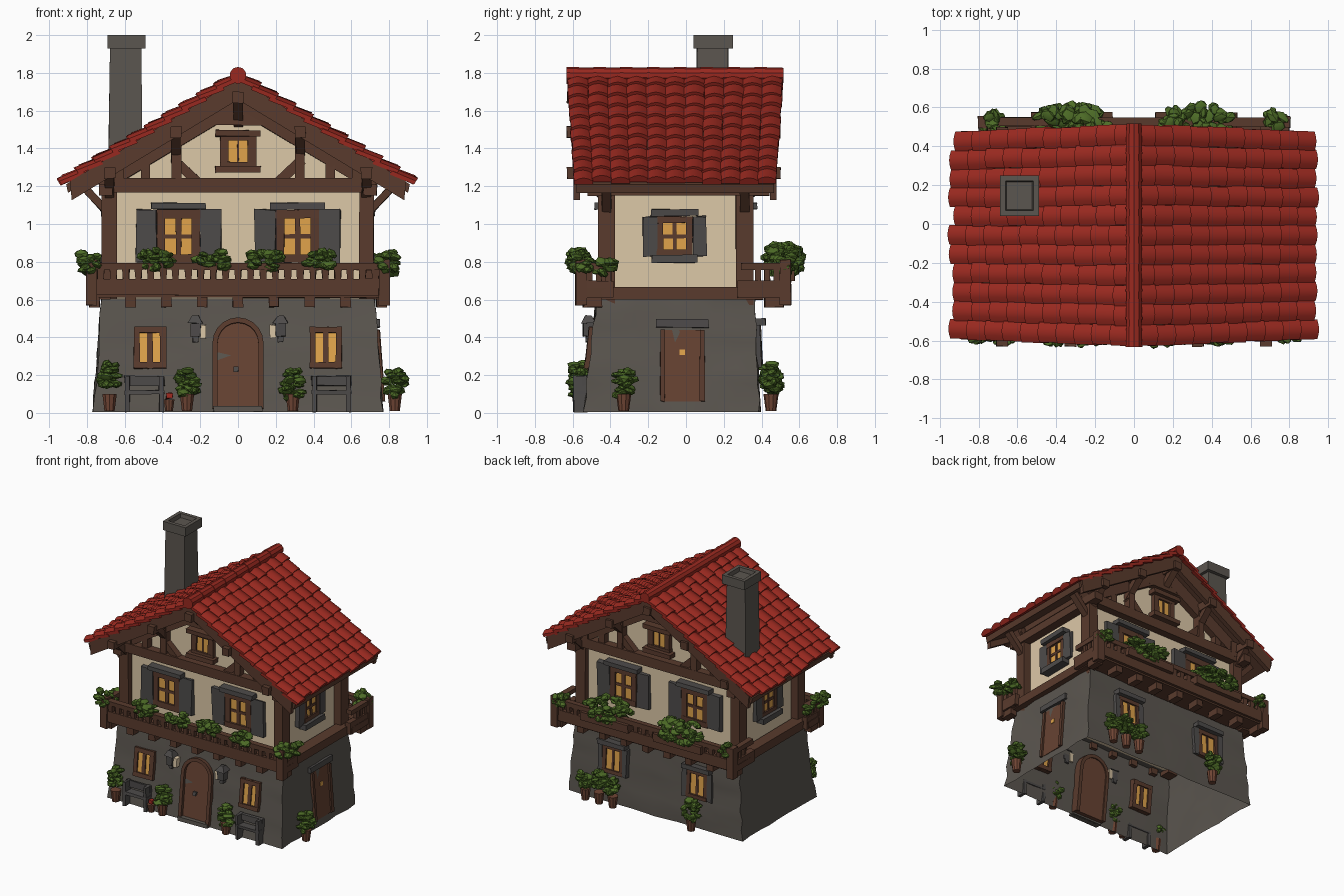
import bpy, bmesh, math, random
from mathutils import Matrix, Vector

if "Cube" in bpy.data.objects:
    bpy.data.objects.remove(bpy.data.objects["Cube"])
random.seed(4)
R = random.uniform
COL = dict(roof_red=(.32, .022, .014), timber=(.1, .043, .026), plaster=(.72, .58, .39),
           stone=(.105, .093, .079), shutter_grey=(.075, .07, .068), window_glow=(.75, .37, .07),
           leaf_green=(.075, .15, .02), door_brown=(.135, .055, .032), terracotta=(.16, .06, .035))
MATS = {}
for k, c in COL.items():
    MATS[k] = bpy.data.materials.new(k)
    MATS[k].diffuse_color = (*c, 1)
PARTS = {}          # (name, material) -> bmesh
I = Matrix.Identity(4)


def bm_of(name, mat):
    return PARTS.setdefault((name, mat), bmesh.new())


def box(name, mat, c, s, M=I, top=1.0, wob=0.003):
    """Box with a top scale and slightly hand-cut corners."""
    bm = bm_of(name, mat)
    for v in bmesh.ops.create_cube(bm, size=1)['verts']:
        k = top if v.co.z > 0 else 1
        p = Vector((v.co.x * s[0] * k, v.co.y * s[1] * k, v.co.z * s[2]))
        v.co = M @ (p + Vector(c) + Vector((R(-wob, wob), R(-wob, wob), R(-wob, wob))))


def beam(name, p, q, w, d, M=I, mat='timber'):
    p, q = Vector(p), Vector(q)
    rot = (q - p).to_track_quat('X', 'Z').to_matrix().to_4x4()
    box(name, mat, (0, 0, 0), ((q - p).length, d, w), M @ Matrix.Translation((p + q) / 2) @ rot)


def prism(name, mat, pts, y0, y1, M=I):
    bm = bm_of(name, mat)
    a, b = [[bm.verts.new(M @ Vector((x, y, z))) for x, z in pts] for y in (y0, y1)]
    bm.faces.new(a)
    bm.faces.new(b[::-1])
    for i in range(len(a)):
        j = (i + 1) % len(a)
        bm.faces.new((a[i], b[i], b[j], a[j]))


def bush(c, r, n, size=.035):
    bm = bm_of('foliage', 'leaf_green')
    for _ in range(n):
        d = Vector((R(-1, 1), R(-1, 1), R(-1, 1)))
        d = d / max(1, d.length)
        p = Vector(c) + Vector([d[i] * r[i] * .85 for i in range(3)])
        M = (Matrix.Translation(p) @ Matrix.Rotation(R(0, 6), 4, 'Z') @ Matrix.Rotation(R(-.8, .8), 4, 'X')
             @ Matrix.Diagonal((size * R(.9, 1.4), size * R(.6, 1), size * R(.4, .8), 1)))
        bmesh.ops.create_icosphere(bm, subdivisions=1, radius=1, matrix=M)


def pot(x, y, h=.09, r=.04):
    bmesh.ops.create_cone(bm_of('flower_pots', 'terracotta'), cap_ends=True, segments=10, radius1=r * .7,
                          radius2=r, depth=h, matrix=Matrix.Translation((x, y, h / 2 + .01)))


def wall(x, y, deg, lean=0):
    """Wall frame: local x along the wall, -y outwards, leaning inwards."""
    return (Matrix.Translation((x, y, 0)) @ Matrix.Rotation(math.radians(deg), 4, 'Z')
            @ Matrix.Rotation(-math.radians(lean), 4, 'X'))


# Stone ground floor: open-bottomed tapered shell with uneven surface
bm = bm_of('stone_ground_floor', 'stone')
bmesh.ops.create_cube(bm, size=1)
bmesh.ops.delete(bm, geom=[f for f in bm.faces if f.normal.z < -.9], context='FACES')
bmesh.ops.subdivide_edges(bm, edges=bm.edges[:], cuts=7, use_grid_fill=True)
for v in bm.verts:
    t = v.co.z + .5
    wx, y0, y1 = .765 - .045 * t, -.54 + .07 * t, .39 - .03 * t
    v.co = ((v.co.x * 2 * wx) + R(-.008, .008), y0 + (v.co.y + .5) * (y1 - y0) + R(-.008, .008),
            .005 + t * .6 + (R(-.01, .01) if .01 < t < .99 else 0))

# Plastered upper floor and gables
YF, YB = -.42, .31
prism('plaster_upper_floor', 'plaster', [(-.66, .6), (.66, .6), (.66, 1.31), (0, 1.71), (-.66, 1.31)], YF, YB)
FRONT, BACK = wall(0, YF, 0), wall(0, YB, 180)
RIGHT, LEFT = wall(.66, 0, 90), wall(-.66, 0, -90)
S_FRONT, S_BACK, S_RIGHT = wall(0, -.532, 0, 6.6), wall(0, .38, 180, 2.8), wall(.752, 0, 90, 4.2)


def window(M, cx, cz, w, h, fr=.045, mid=.03, shut=0., lintel=True, bars=True):
    box('window_panes', 'window_glow', (cx, 0, cz), (w - fr, .04, h - fr), M, wob=0)
    for s in (-1, 1):
        box('window_frames', 'timber', (cx + s * (w - fr) / 2, 0, cz), (fr, .065, h), M)
        box('window_frames', 'timber', (cx, 0, cz + s * (h - fr) / 2), (w, .07, fr), M)
        if shut:
            box('shutters', 'shutter_grey', (cx + s * (w + shut) / 2, -.02, cz), (shut, .03, h), M, wob=.006)
    if mid:
        box('window_frames', 'timber', (cx, 0, cz), (mid, .055, h), M)
    if bars:
        box('window_frames', 'timber', (cx, 0, cz), (w, .052, .022), M)
    if lintel:
        box('window_lintels', 'shutter_grey', (cx, -.03, cz + h / 2 + .02), (w + .06, .07, .035), M)


# Windows on every side
for M in (FRONT, BACK):
    for s in (-1, 1):
        window(M, s * .315, .935, .23, .28, shut=.11)
    window(M, 0, 1.385, .19, .2, mid=.01, lintel=False, bars=False)
    for s in (-1, 1):
        box('window_frames', 'timber', (0, -.015, 1.385 + s * .095), (.24, .1, .035), M)
for s in (-1, 1):
    window(S_FRONT, s * .465, .345, .17, .22, fr=.032, lintel=False, bars=False)
    window(S_BACK, s * .37, .35, .18, .22, fr=.03, mid=.02, shut=.04, bars=False)
for M, cy in ((RIGHT, -.06), (LEFT, .06)):
    window(M, cy, .935, .19, .21, fr=.035, mid=.018, shut=.075)
    box('window_lintels', 'shutter_grey', (cy, -.03, .815), (.24, .07, .04), M)

# Arched front door with timber surround
def arc(r, n=10):
    return [(r * math.cos(math.pi * i / n), .37 + r * math.sin(math.pi * i / n)) for i in range(n + 1)]
prism('front_door', 'door_brown', [(.11, .02)] + arc(.11) + [(-.11, .02)], -.012, .04, S_FRONT)
prism('front_door_arch', 'timber', [(.135, .02)] + arc(.135) + [(-.135, .02), (-.108, .02)] + arc(.108)[::-1]
      + [(.108, .02)], -.035, .05, S_FRONT)
box('door_step', 'stone', (0, -.55, .02), (.26, .05, .03))
box('door_handle', 'shutter_grey', (-.01, -.02, .23), (.025, .02, .025), S_FRONT)
# Side door
box('side_door', 'door_brown', (-.02, 0, .25), (.2, .035, .38), S_RIGHT, wob=0)
for s in (-1, 1):
    box('side_door_frame', 'timber', (-.02 + s * .105, 0, .25), (.025, .06, .38), S_RIGHT)
box('side_door_lintel', 'shutter_grey', (-.02, 0, .475), (.28, .07, .045), S_RIGHT)
box('side_door_window', 'window_glow', (-.02, -.02, .32), (.03, .006, .03), S_RIGHT, wob=0)

# Timber frame of both gable ends, corner posts, braces
PURLINS = ((-.68, 1.27), (-.33, 1.485), (0, 1.67), (.33, 1.485), (.68, 1.27))
for M in (FRONT, BACK):
    beam('tie_beams', (-.73, -.02, 1.205), (.73, -.02, 1.205), .075, .09, M)
    beam('collar_beams', (-.3, -.02, 1.56), (.3, -.02, 1.56), .075, .07, M)
    beam('king_posts', (0, -.02, 1.55), (0, -.02, 1.72), .07, .07, M)
    for s in (-1, 1):
        beam('gable_rafters', (s * .74, -.02, 1.215), (0, -.02, 1.66), .11, .07, M)
        for x, z, w in ((.325, 1.49, .09), (.49, 1.4, .075), (.63, 1.32, .1)):
            beam('gable_studs', (s * x, -.015, 1.2), (s * x, -.015, z), .05, w, M)
        beam('gable_braces', (s * .34, -.015, 1.42), (s * .17, -.015, 1.58), .05, .07, M)
        beam('gable_braces', (s * .34, -.015, 1.34), (s * .2, -.015, 1.21), .05, .07, M)
        box('corner_posts', 'timber', (s * .68, 0, .92), (.08, .09, .7), M)
        beam('knee_braces', (s * .69, 0, 1.06), (s * .83, 0, 1.21), .04, .05, M)
    for x, z in PURLINS:
        beam('purlin_struts', (x, 0, z - .14), (x, -.14, z - .01), .045, .05, M)
for x, z in PURLINS:
    box('purlins', 'timber', (x, -.065, z), (.06, 1.13, .06))
for s in (-1, 1):
    box('eave_plates', 'timber', (s * .7, -.04, 1.18), (.07, .96, .06))
    box('floor_beams', 'timber', (s * .72, -.04, .635), (.09, .9, .07))

# Balconies, front and back
for s, yo, yi in ((-1, -.555, -.4), (1, .525, .29)):
    ym, d = (yo + yi) / 2, abs(yo - yi)
    box('balcony_floor', 'timber', (0, ym, .635), (1.6, d, .05))
    box('balcony_edge', 'timber', (0, yo, .665), (1.58, .04, .085))
    box('balcony_rail', 'timber', (0, yo, .775), (1.56, .045, .035))
    for i in range(23):
        box('balcony_pickets', 'timber', (-.726 + .066 * i, yo, .725), (.026, .025, .12), top=1.6)
    for i in range(9):
        box('balcony_joists', 'timber', (-.76 + .19 * i, yo - s * .06, .59), (.055, .1, .06))
    for e in (-1, 1):
        box('balcony_posts', 'timber', (e * .775, yo, .69), (.06, .06, .24))
        box('balcony_side_rails', 'timber', (e * .775, ym, .775), (.045, d, .035))
        box('balcony_side_rails', 'timber', (e * .775, ym, .655), (.045, d + .03, .09))
        for k in range(3):
            box('balcony_pickets', 'timber', (e * .775, yo - s * (.045 + .05 * k), .72), (.025, .03, .13))

# Roof deck, barge boards, curved tiles, ridge
def chevron(w, top, th):
    a, b = top - .61 * w, top - th
    return [(0, top), (w, a), (w - .01, a - th * .9), (0, b), (-w + .01, a - th * .9), (-w, a)]
prism('roof_deck', 'timber', chevron(.91, 1.765, .05), -.58, .465)
for y in (-.595, .445):
    prism('barge_boards', 'timber', chevron(.89, 1.768, .11), y, y + .035)
bm = bm_of('roof_tiles', 'roof_red')
ang, ROWS, COLS = math.atan(.61), 10, 11
w, L = 1.115 / COLS, 1.076 / ROWS
for s in (-1, 1):
    dn, nr = Vector((s * math.cos(ang), 0, -math.sin(ang))), Vector((s * math.sin(ang), 0, math.cos(ang)))
    for c in range(COLS):
        shift = R(-.02, .015)
        for r in range(ROWS):
            y0, lift = -.615 + w * (c + .5) + R(-.004, .004), R(0, .008)
            ends = []
            for u, h in ((-.02, 0), (L + .01, .018 + lift)):
                t = max(0, r * L + u + shift)
                k_y = 1.02 - .06 * t       # roof narrows towards the eaves
                prof = [((k / 4 - .5) * w * 1.04, .019 * math.sin(math.pi * k / 4)) for k in range(5)]
                prof += [(w * .52, -.022), (-w * .52, -.022)]
                ends.append([bm.verts.new(Vector((0, (y0 + a + .06) * k_y - .06, 1.778)) + dn * t + nr * (b + h))
                             for a, b in prof])
            a, b = ends
            bm.faces.new(a)
            bm.faces.new(b[::-1])
            for i in range(7):
                bm.faces.new((a[i], b[i], b[(i + 1) % 7], a[(i + 1) % 7]))
for i in range(8):
    bmesh.ops.create_cone(bm_of('ridge_tiles', 'roof_red'), cap_ends=True, segments=10, radius1=.045, radius2=.04,
                          depth=.155, matrix=Matrix.Translation((0, -.555 + .142 * i, 1.787)) @ Matrix.Rotation(-math.pi / 2, 4, 'X'))

# Chimney with hollow cap
box('chimney_shaft', 'stone', (-.595, .14, 1.62), (.185, .185, .66), top=.88)
bm = bm_of('chimney_cap', 'stone')
box('chimney_cap', 'stone', (-.59, .145, 1.965), (.2, .21, .07), wob=0)
cap = max(bm.faces, key=lambda f: f.calc_center_median().z)
bmesh.ops.inset_region(bm, faces=[cap], thickness=.04)
bmesh.ops.inset_region(bm, faces=[cap], thickness=.008)
bmesh.ops.translate(bm, verts=cap.verts[:], vec=(0, 0, -.03))

# Wall lanterns and benches
for s in (-1, 1):
    box('lanterns', 'shutter_grey', (s * .225, -.515, .44), (.055, .06, .07))
    box('lanterns', 'shutter_grey', (s * .225, -.515, .495), (.08, .08, .04), top=.4)
    box('lanterns', 'shutter_grey', (s * .225, -.505, .39), (.03, .05, .03))
    box('lantern_lights', 'plaster', (s * .185, -.505, .43), (.03, .05, .07))
    bx = s * .495
    box('benches', 'shutter_grey', (bx, -.56, .11), (.21, .07, .02))
    box('benches', 'shutter_grey', (bx, -.54, .17), (.21, .02, .05))
    for e in (-1, 1):
        box('benches', 'shutter_grey', (bx + e * .09, -.56, .1), (.025, .07, .19))
box('red_flower', 'roof_red', (-.365, -.57, .09), (.035, .03, .03), wob=.006)
pot(-.365, -.57, .06, .03)

# Plants: balcony boxes
for x in (-.43, -.13, .14, .43):
    bush((x, -.57, .81), (.105, .045, .06), 24)
for s in (-1, 1):
    bush((s * .79, -.55, .8), (.06, .06, .07), 16)
    bush((s * .79, -.42, .77), (.045, .06, .05), 10)
    bush((s * .32, .515, .81), (.22, .11, .1), 80)
    box('planter_boxes', 'timber', (s * .32, .535, .73), (.42, .08, .06))
    bush((s * .73, .52, .78), (.06, .06, .08), 16)
# Plants: ground level
for x, y, z, r in ((-.68, -.565, .2, .06), (-.27, -.565, .165, .065), (.29, -.565, .15, .065), (.83, -.33, .155, .065),
                   (.33, .45, .17, .055), (.45, .45, .19, .06), (.57, .45, .17, .055), (-.36, .45, .17, .065)):
    pot(x, y)
    bush((x, y, z), (r, r * .85, r * 1.4), 30, .032)

# Turn every part into an object
for (name, mat), bm in PARTS.items():
    bmesh.ops.recalc_face_normals(bm, faces=bm.faces[:])
    me = bpy.data.meshes.new(name)
    bm.to_mesh(me)
    bm.free()
    me.materials.append(MATS[mat])
    ob = bpy.data.objects.new(name, me)
    bpy.context.collection.objects.link(ob)
    ob.select_set(True)
    bpy.context.view_layer.objects.active = ob
bpy.ops.object.shade_smooth_by_angle(angle=math.radians(35))

for m in bpy.data.materials:
    if m.users and not m.is_grease_pencil:
        m.use_nodes = True
        m.node_tree.nodes["Principled BSDF"].inputs["Base Color"].default_value = m.diffuse_color
